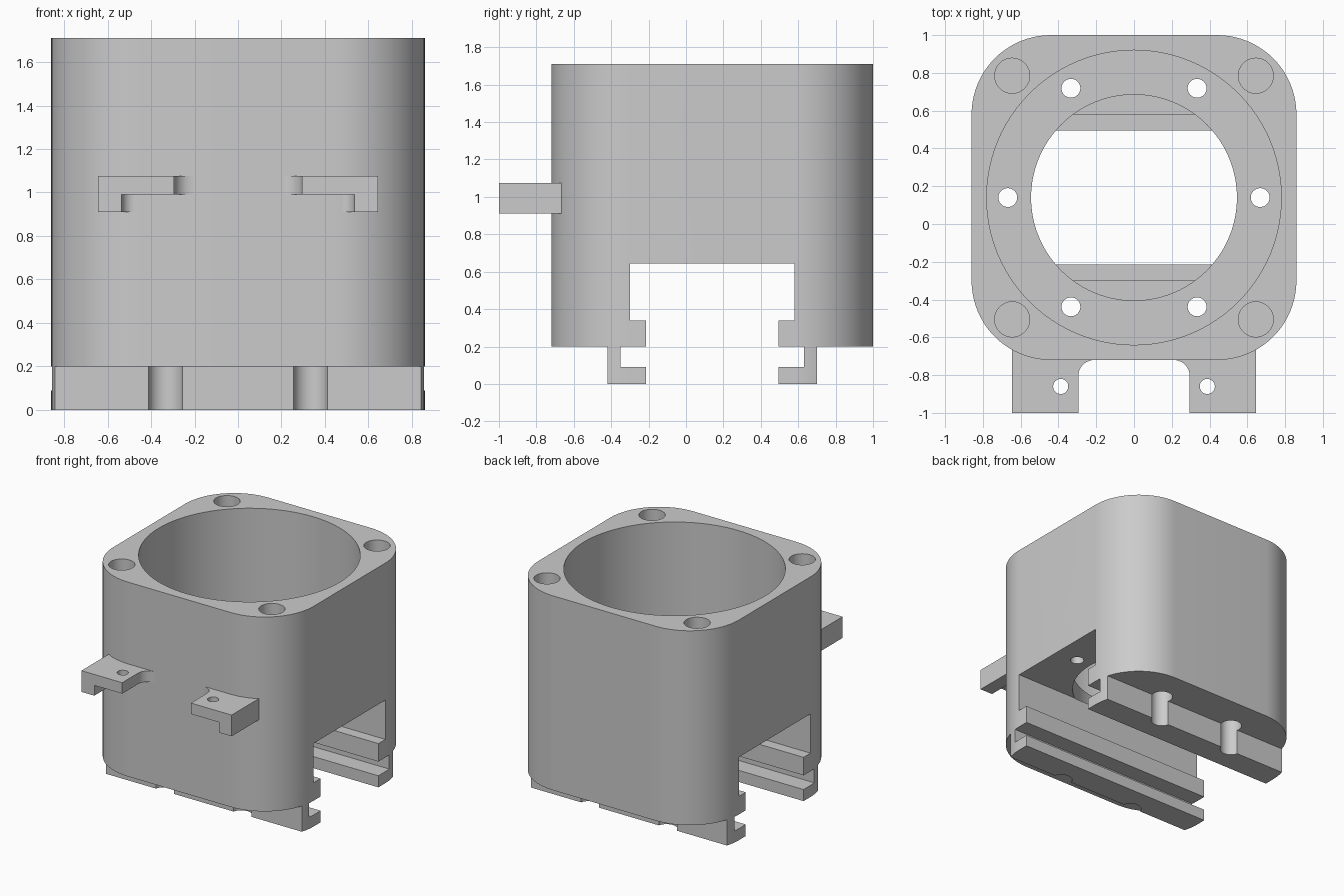
import bpy, bmesh, math
from mathutils import Vector

cube = bpy.data.objects.get("Cube")
if cube:
    bpy.data.objects.remove(cube, do_unlink=True)

CY = 0.14          # centre line of the housing in y
HALF = 0.86        # half width of the housing
CORNER = 0.42      # vertical corner radius
TOP = 1.71

grey = bpy.data.materials.new("light grey")
grey.use_nodes = True
GREY = (0.6, 0.6, 0.6, 1.0)
grey.diffuse_color = GREY
grey.node_tree.nodes["Principled BSDF"].inputs["Base Color"].default_value = GREY


def extrude(name, points, direction):
    """Solid made by sweeping a closed outline along a direction."""
    bm = bmesh.new()
    face = bm.faces.new([bm.verts.new(p) for p in points])
    swept = bmesh.ops.extrude_face_region(bm, geom=[face])
    verts = [g for g in swept["geom"] if isinstance(g, bmesh.types.BMVert)]
    bmesh.ops.translate(bm, verts=verts, vec=Vector(direction))
    bmesh.ops.recalc_face_normals(bm, faces=bm.faces)
    mesh = bpy.data.meshes.new(name)
    bm.to_mesh(mesh)
    bm.free()
    mesh.materials.append(grey)
    obj = bpy.data.objects.new(name, mesh)
    bpy.context.collection.objects.link(obj)
    return obj


def prism(name, outline, z0, z1):
    return extrude(name, [(x, y, z0) for x, y in outline], (0, 0, z1 - z0))


def arc(cx, cy, r, a0, a1, n):
    """Points on an arc, angles in degrees."""
    angles = [math.radians(a0 + (a1 - a0) * i / n) for i in range(n + 1)]
    return [(cx + r * math.cos(a), cy + r * math.sin(a)) for a in angles]


def cylinder(name, x, y, r, z0, z1, n=32):
    return prism(name, arc(x, y, r, 0, 360, n)[:-1], z0, z1)


def activate(obj):
    bpy.ops.object.select_all(action="DESELECT")
    obj.select_set(True)
    bpy.context.view_layer.objects.active = obj


def combine(obj, other, operation):
    """Apply a boolean and discard the helper."""
    activate(obj)
    mod = obj.modifiers.new("combine", "BOOLEAN")
    mod.operation, mod.object, mod.solver = operation, other, "EXACT"
    bpy.ops.object.modifier_apply(modifier=mod.name)
    bpy.data.objects.remove(other, do_unlink=True)


def smooth(obj):
    activate(obj)
    bpy.ops.object.shade_smooth_by_angle(angle=math.radians(30))


# Housing: rounded square column
c = HALF - CORNER
outline = []
for k, (sx, sy) in enumerate([(1, 1), (-1, 1), (-1, -1), (1, -1)]):
    outline += arc(sx * c, CY + sy * c, CORNER, 90 * k, 90 * k + 90, 20)
housing = prism("housing", outline, -0.1, TOP)

# Side profile with the cross channel, slots and hooked rails,
# given as (distance from centre line, height) and mirrored
half = [(1.2, 2.0), (1.2, 0.2), (0.56, 0.2), (0.56, 0.0), (0.355, 0.0),
        (0.355, 0.09), (0.49, 0.09), (0.49, 0.2), (0.355, 0.2),
        (0.355, 0.34), (0.44, 0.34), (0.44, 0.645)]
profile = [(CY - d, z) for d, z in half] + [(CY + d, z) for d, z in reversed(half)]
combine(housing, extrude("profile_helper", [(-1.2, y, z) for y, z in profile],
                         (2.4, 0, 0)), "INTERSECT")

# Round cavity and the smaller bore through its floor
FLOOR = 0.80
cutters = [cylinder("cavity_cutter", 0, CY, 0.78, FLOOR, 2, 96),
           cylinder("bore_cutter", 0, CY, 0.545, 0.642, 0.9, 96)]

# Blind holes in the four top corners
for sx in (-1, 1):
    for sy in (-1, 1):
        cutters.append(cylinder("corner_cutter", sx * 0.645, CY + sy * 0.645,
                                0.093, TOP - 0.4, 2))

# Six floor holes on a circle; those over the rails are counterbored from below
for k in range(6):
    a = math.radians(60 * k)
    x, y = 0.668 * math.cos(a), CY + 0.668 * math.sin(a)
    cutters.append(cylinder("bolt_cutter", x, y, 0.05, -0.1, 1.0))
    if k % 3:
        cutters.append(cylinder("counterbore_cutter", x, y, 0.08, -0.2, 0.42))

for cutter in cutters:
    cutter.hide_render = True
    combine(housing, cutter, "DIFFERENCE")
smooth(housing)


# Front brackets: plate with a downturned outer leg, filleted into the wall
def bracket_outline(x_in, r):
    fillet = arc(x_in - r, -0.72 - r, r, 0, 90, 10)
    return [(0.645, -0.64), (0.645, -1.0), (x_in, -1.0)] + fillet + [(x_in - r, -0.64)]


bracket = prism("front_brackets", bracket_outline(0.295, 0.085), 0.99, 1.075)
combine(bracket, prism("leg_helper", bracket_outline(0.535, 0.055), 0.91, 1.03), "UNION")
combine(bracket, cylinder("bracket_hole_cutter", 0.388, -0.86, 0.04, 0.8, 1.2), "DIFFERENCE")
mirror = bracket.modifiers.new("mirror", "MIRROR")
activate(bracket)
bpy.ops.object.modifier_apply(modifier=mirror.name)
smooth(bracket)
